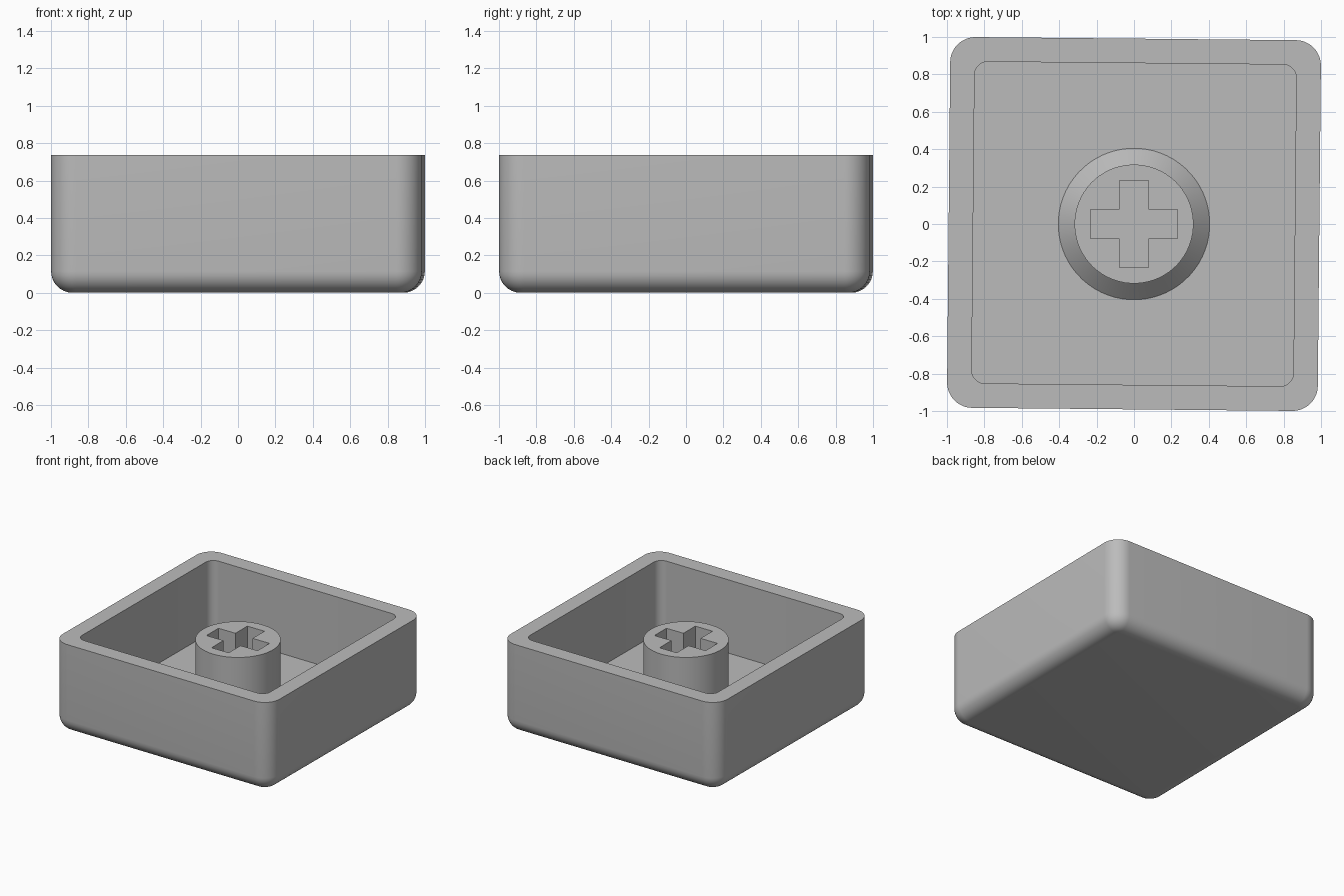
import bpy, bmesh, math
from mathutils import Matrix

if "Cube" in bpy.data.objects:
    bpy.data.objects.remove(bpy.data.objects["Cube"])

N = 15                       # segments per rounded corner
TILT = math.radians(-0.55)   # slight turn of the cap about z
HALF, HEIGHT, FLOOR = 0.991, 0.737, 0.135
FILLET, CORNER = 0.115, 0.135

plastic = bpy.data.materials.new("grey_plastic")
plastic.diffuse_color = (0.5, 0.5, 0.5, 1)
plastic.use_nodes = True
plastic.node_tree.nodes["Principled BSDF"].inputs["Base Color"].default_value = plastic.diffuse_color


def rounded_square(half, r, z):
    pts = []
    for k, (sx, sy) in enumerate([(1, 1), (-1, 1), (-1, -1), (1, -1)]):
        for j in range(N + 1):
            a = math.pi / 2 * (k + j / N)
            pts.append((sx * (half - r) + r * math.cos(a),
                        sy * (half - r) + r * math.sin(a), z))
    return pts


def circle(r, z):
    n = 4 * (N + 1)
    return [(r * math.cos(math.tau * (i + 0.5) / n),
             r * math.sin(math.tau * (i + 0.5) / n), z) for i in range(n)]


def loft(name, rings):
    """Join rings of equal length with quads and close both ends."""
    bm = bmesh.new()
    loops = [[bm.verts.new(p) for p in ring] for ring in rings]
    n = len(loops[0])
    for a, b in zip(loops, loops[1:]):
        for i in range(n):
            j = (i + 1) % n
            bm.faces.new((a[i], a[j], b[j], b[i]))
    bm.faces.new(loops[0][::-1])
    bm.faces.new(loops[-1])
    bmesh.ops.recalc_face_normals(bm, faces=bm.faces)
    mesh = bpy.data.meshes.new(name)
    bm.to_mesh(mesh)
    bm.free()
    mesh.materials.append(plastic)
    obj = bpy.data.objects.new(name, mesh)
    bpy.context.collection.objects.link(obj)
    return obj


# Outer shell with rounded bottom edge
rings = []
for i in range(9):
    a = math.pi / 2 * i / 8
    inset = FILLET * (1 - math.sin(a))
    rings.append(rounded_square(HALF - inset, CORNER - inset, FILLET * (1 - math.cos(a))))
rings.append(rounded_square(HALF, CORNER, HEIGHT))
# Rim, inner walls and floor
rings += [rounded_square(0.86, 0.07, HEIGHT), rounded_square(0.86, 0.07, FLOOR)]
# Central post with chamfered foot
rings += [circle(0.405, FLOOR), circle(0.318, FLOOR + 0.087), circle(0.318, 0.635)]
cap = loft("cap", rings)
cap.data.transform(Matrix.Rotation(TILT, 4, 'Z'))

# Cross-shaped socket in the post
w, l = 0.078, 0.232
quarter = [(l, -w), (l, w), (w, w)]
cross = []
for k in range(4):
    c, s = [(1, 0), (0, 1), (-1, 0), (0, -1)][k]
    cross += [(c * x - s * y, s * x + c * y) for x, y in quarter]
cutter = loft("socket_cutter", [[(x, y, z) for x, y in cross] for z in (FLOOR, 0.8)])
cutter.hide_render = True

mod = cap.modifiers.new("socket", 'BOOLEAN')
mod.operation = 'DIFFERENCE'
mod.solver = 'EXACT'
mod.object = cutter
bpy.context.view_layer.objects.active = cap
cap.select_set(True)
bpy.ops.object.modifier_apply(modifier=mod.name)
bpy.data.objects.remove(cutter)
bpy.ops.object.shade_smooth_by_angle(angle=math.radians(30))
